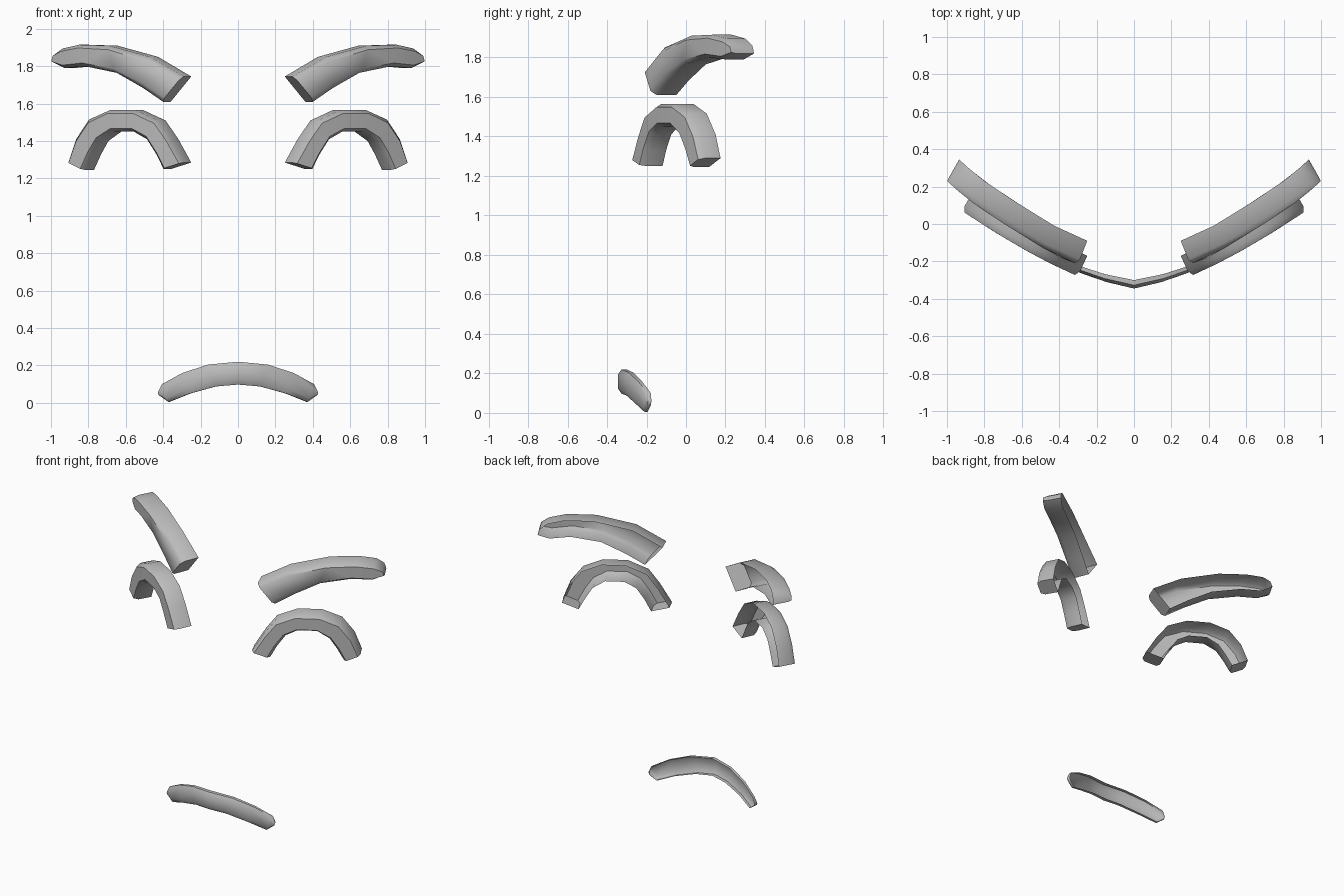
import bpy, bmesh, math
from mathutils import Vector

if "Cube" in bpy.data.objects:
    bpy.data.objects.remove(bpy.data.objects["Cube"])

grey = bpy.data.materials.new("warm_grey")
grey.diffuse_color = (0.5, 0.5, 0.5, 1)
grey.use_nodes = True
grey.node_tree.nodes["Principled BSDF"].inputs["Base Color"].default_value = grey.diffuse_color


def path_y(path, x):
    """Depth of the curved face surface at a given x."""
    for (x0, y0), (x1, y1) in zip(path, path[1:]):
        if x <= x1 or (x1, y1) == path[-1]:
            return y0 + (y1 - y0) * (x - x0) / (x1 - x0)


def shell(name, upper, lower, path, back, bevel, inset, caps):
    """Open-backed bevelled strip swept between two outlines, mirrored in x."""
    bm = bmesh.new()
    rows = []
    n = len(upper) - 1
    for i, (u, l) in enumerate(zip(upper, lower)):
        t = i / n
        d = Vector(back[0]).lerp(Vector(back[1]), t).to_3d()
        U = Vector((u[0], path_y(path, u[0]), u[1]))
        L = Vector((l[0], path_y(path, l[0]), l[1]))
        section = [U + d, U + d * bevel, U.lerp(L, inset),
                   L.lerp(U, inset), L + d * bevel, L + d]
        rows.append([bm.verts.new(p) for p in section])
    for a, b in zip(rows, rows[1:]):
        for j in range(5):
            bm.faces.new((a[j], a[j + 1], b[j + 1], b[j]))
    if caps[0]:
        bm.faces.new(rows[0][::-1])
    if caps[1]:
        bm.faces.new(rows[-1])
    # Front faces point towards -y
    bm.normal_update()
    front = [f for f in bm.faces if len(f.verts) == 4]
    if sum(f.normal.y * f.calc_area() for f in front) > 0:
        bmesh.ops.reverse_faces(bm, faces=bm.faces[:])
    mesh = bpy.data.meshes.new(name)
    bm.to_mesh(mesh)
    bm.free()
    mesh.materials.append(grey)
    ob = bpy.data.objects.new(name, mesh)
    bpy.context.collection.objects.link(ob)
    bpy.ops.object.select_all(action='DESELECT')
    ob.select_set(True)
    bpy.context.view_layer.objects.active = ob
    bpy.ops.object.shade_smooth_by_angle(angle=math.radians(50))
    m = ob.modifiers.new("mirror", 'MIRROR')
    m.use_clip = True
    return ob


# Eyebrows
shell("eyebrows",
      [(0.30, 1.745), (0.48, 1.85), (0.70, 1.91), (0.86, 1.915), (0.95, 1.895), (0.99, 1.86)],
      [(0.41, 1.61), (0.52, 1.685), (0.66, 1.765), (0.83, 1.80), (0.94, 1.79), (1.0, 1.82)],
      [(0.30, -0.215), (0.40, -0.18), (0.50, -0.12), (0.75, 0.035), (0.90, 0.14), (1.0, 0.23)],
      [(-0.05, 0.125), (-0.065, 0.115)], 0.2, 0.15, (True, True))

# Arched closed eyes
shell("eye_arches",
      [(0.30, 1.285), (0.37, 1.41), (0.44, 1.51), (0.56, 1.565),
       (0.70, 1.565), (0.81, 1.515), (0.88, 1.41), (0.92, 1.29)],
      [(0.41, 1.25), (0.45, 1.33), (0.50, 1.41), (0.57, 1.45),
       (0.68, 1.45), (0.75, 1.40), (0.79, 1.33), (0.83, 1.245)],
      [(0.30, -0.28), (0.45, -0.21), (0.60, -0.13), (0.75, -0.04), (0.92, 0.07)],
      [(-0.05, 0.11), (-0.06, 0.105)], 0.25, 0.15, (True, True))

# Curved mouth
shell("mouth",
      [(0.0, 0.22), (0.16, 0.205), (0.30, 0.16), (0.41, 0.10), (0.43, 0.06)],
      [(0.0, 0.098), (0.12, 0.088), (0.26, 0.05), (0.375, 0.005), (0.425, 0.04)],
      [(0.0, -0.345), (0.15, -0.31), (0.28, -0.265), (0.43, -0.195)],
      [(0.0, 0.045), (-0.01, 0.02)], 0.4, 0.22, (False, True))
